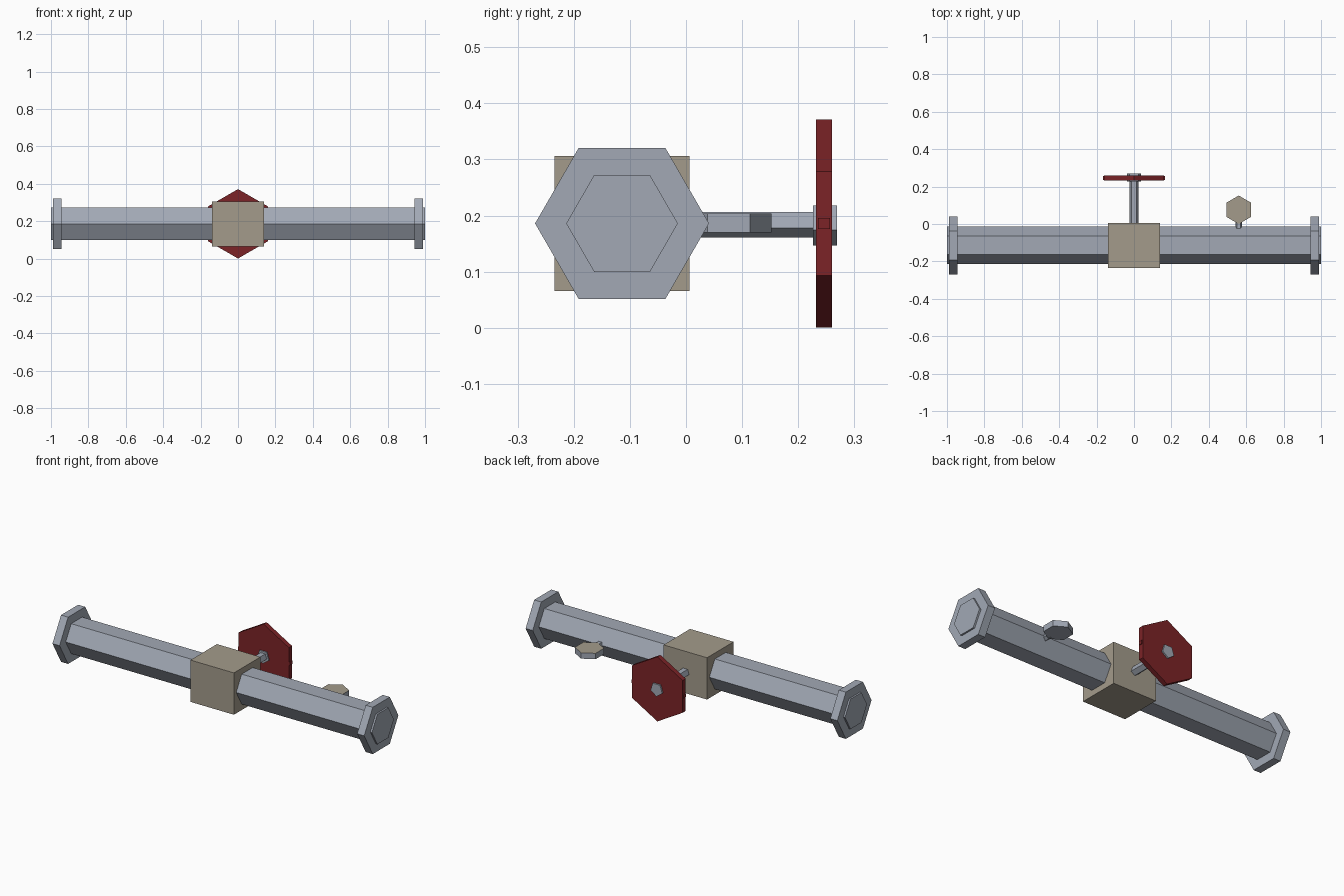
import bpy, bmesh, math

if "Cube" in bpy.data.objects:
    bpy.data.objects.remove(bpy.data.objects["Cube"])


def material(name, color):
    m = bpy.data.materials.new(name)
    m.diffuse_color = (*color, 1.0)
    m.use_nodes = True
    m.node_tree.nodes["Principled BSDF"].inputs["Base Color"].default_value = m.diffuse_color
    return m


STEEL = material("blue_grey_steel", (0.36, 0.395, 0.46))
BRASS = material("dull_tan", (0.37, 0.33, 0.26))
RED = material("dark_red", (0.20, 0.017, 0.020))


def finish(name, bm, *mats):
    bmesh.ops.recalc_face_normals(bm, faces=bm.faces)
    me = bpy.data.meshes.new(name)
    bm.to_mesh(me)
    bm.free()
    for m in mats:
        me.materials.append(m)
    ob = bpy.data.objects.new(name, me)
    bpy.context.collection.objects.link(ob)
    return ob


def prism(name, axis, center, span, radius, sides, start, *mats):
    """Regular prism along an axis; center gives the other two coordinates."""
    bm = bmesh.new()
    rings = []
    for s in span:
        ring = []
        for i in range(sides):
            a = math.radians(start) + math.tau * i / sides
            co = [center[0] + radius * math.cos(a), center[1] + radius * math.sin(a)]
            co.insert("xyz".index(axis), s)
            ring.append(bm.verts.new(co))
        rings.append(ring)
    for ring in rings:
        bm.faces.new(ring)
    for i in range(sides):
        j = (i + 1) % sides
        bm.faces.new((rings[0][i], rings[0][j], rings[1][j], rings[1][i]))
    return finish(name, bm, *mats)


def box(name, center, size, mat):
    bm = bmesh.new()
    bmesh.ops.create_cube(bm, size=1)
    for v in bm.verts:
        v.co = [c + s * k for c, s, k in zip(center, size, v.co)]
    return finish(name, bm, mat)


PY, PZ = -0.114, 0.186   # pipe axis

# Pipe, end flanges and valve body
prism("pipe", "x", (PY, PZ), (-1, 1), 0.0995, 6, 0, STEEL)
for side, label in ((-1, "left"), (1, "right")):
    prism(label + "_flange", "x", (PY, PZ), (side * 0.945, side * 0.99), 0.155, 6, 0, STEEL)
box("valve_body", (0, PY, PZ), (0.276, 0.24, 0.24), BRASS)

# Valve stem, hub and hand wheel with spokes
prism("valve_stem", "y", (0, PZ), (-0.02, 0.25), 0.025, 5, -90, STEEL)
prism("wheel_hub", "y", (0, PZ), (0.226, 0.269), 0.039, 5, -90, STEEL)
prism("hand_wheel", "y", (0, PZ), (0.232, 0.26), 0.1855, 6, 90, RED)
box("wheel_spoke_across", (0, 0.246, PZ), (0.33, 0.022, 0.02), RED)
box("wheel_spoke_upright", (0, 0.246, PZ), (0.02, 0.022, 0.33), RED)

# Pressure gauge: steel case with a tan dial on top
prism("gauge_stem", "y", (0.56, PZ), (-0.04, 0.02), 0.018, 5, -90, STEEL)
gauge = prism("gauge", "z", (0.56, 0.076), (0.17, 0.2035), 0.076, 6, 90, STEEL, BRASS)
for f in gauge.data.polygons:
    if f.normal.z > 0.9:
        f.material_index = 1
